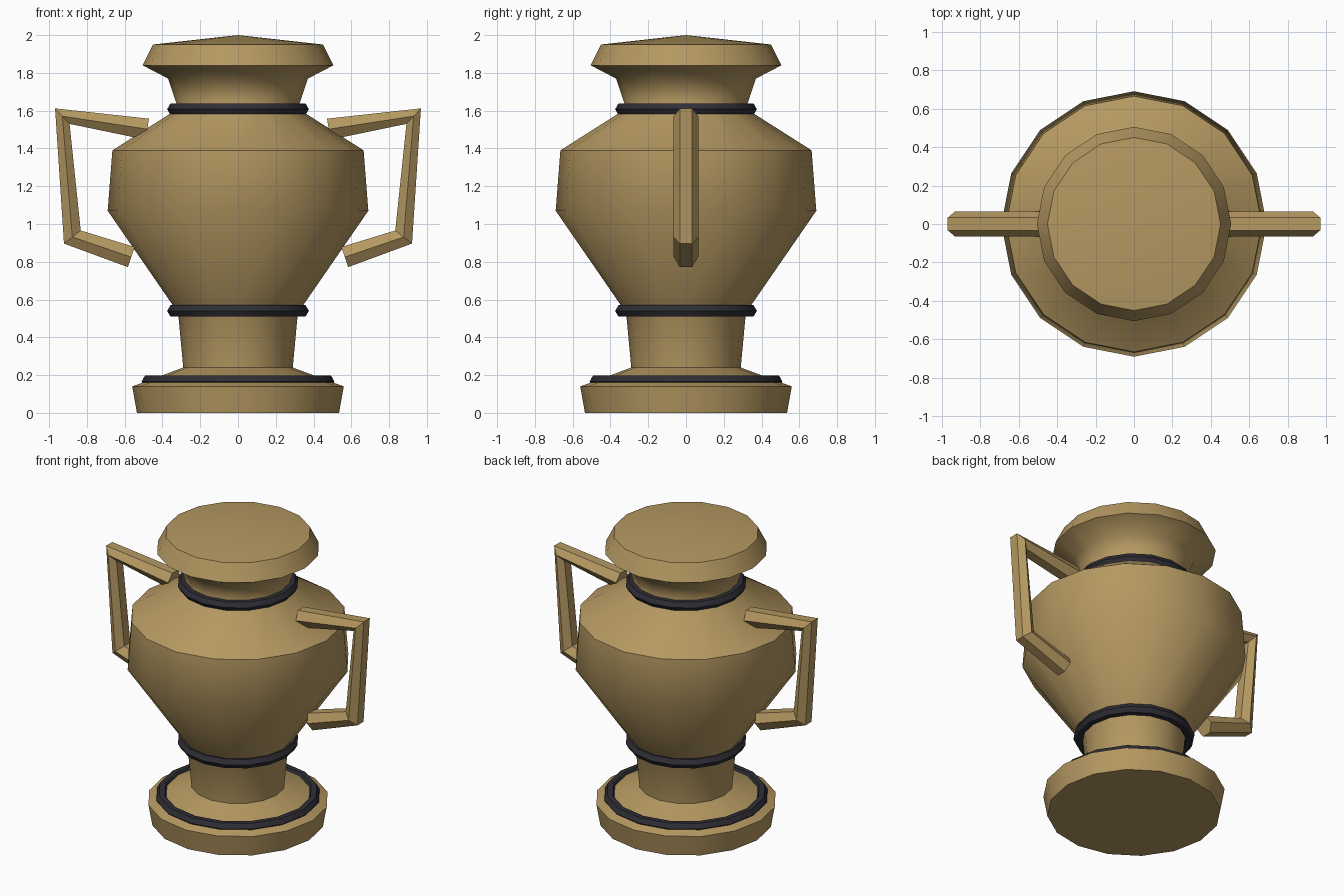
import bpy, bmesh
from math import sin, cos, pi, radians
from mathutils import Vector

cube = bpy.data.objects.get("Cube")
if cube:
    bpy.data.objects.remove(cube, do_unlink=True)

SIDES = 16


def material(name, rgb):
    m = bpy.data.materials.new(name)
    m.use_nodes = True
    m.diffuse_color = (*rgb, 1)
    m.node_tree.nodes["Principled BSDF"].inputs["Base Color"].default_value = (*rgb, 1)
    return m


bronze = material("aged bronze", (0.46, 0.315, 0.12))
dark = material("dark trim", (0.027, 0.027, 0.036))


def finish(name, bm, mat, angle):
    bmesh.ops.recalc_face_normals(bm, faces=bm.faces)
    mesh = bpy.data.meshes.new(name)
    bm.to_mesh(mesh)
    bm.free()
    mesh.materials.append(mat)
    ob = bpy.data.objects.new(name, mesh)
    bpy.context.collection.objects.link(ob)
    bpy.ops.object.select_all(action='DESELECT')
    ob.select_set(True)
    bpy.context.view_layer.objects.active = ob
    bpy.ops.object.shade_smooth_by_angle(angle=radians(angle))
    return ob


def bridge(bm, a, b):
    n = len(a)
    for i in range(n):
        j = (i + 1) % n
        bm.faces.new((a[i], a[j], b[j], b[i]))


def lathe(name, profile, mat, closed=False):
    """Turn an (r, z) outline; a closed outline makes a ring."""
    bm = bmesh.new()
    rings = [[bm.verts.new((r * cos(2 * pi * i / SIDES), r * sin(2 * pi * i / SIDES), z))
              for i in range(SIDES)] for r, z in profile]
    for a, b in zip(rings, rings[1:]):
        bridge(bm, a, b)
    if closed:
        bridge(bm, rings[-1], rings[0])
    else:
        bm.faces.new(rings[0])
        tip = bm.verts.new((0, 0, 2.0))
        for i in range(SIDES):
            bm.faces.new((rings[-1][i], rings[-1][(i + 1) % SIDES], tip))
    return finish(name, bm, mat, 48)


# Turned vessel: foot, stem, belly, shoulder, neck, rim and low conical top
lathe("urn_body", [
    (0.535, 0), (0.56, 0.14), (0.29, 0.24), (0.315, 0.51), (0.345, 0.57),
    (0.69, 1.07), (0.665, 1.39), (0.35, 1.59), (0.325, 1.635),
    (0.37, 1.77), (0.505, 1.84), (0.45, 1.95)], bronze)

# Dark hexagonal-section bands
for name, radius, height in (("foot_band", 0.475, 0.167),
                             ("stem_band", 0.34, 0.54),
                             ("neck_band", 0.34, 1.608)):
    ring = [(radius + 0.035 * cos(k * pi / 3), height + 0.035 * sin(k * pi / 3))
            for k in range(6)]
    lathe(name, ring, dark, closed=True)


# Angular handles with a hexagonal section
def handle(name, side):
    path = [Vector((side * x, 0, z)) for x, z in
            ((0.48, 1.502), (0.93, 1.571), (0.877, 0.931), (0.565, 0.825))]
    bm = bmesh.new()
    rings = []
    for i, p in enumerate(path):
        before = (p - path[i - 1]).normalized() if i else Vector()
        after = (path[i + 1] - p).normalized() if i + 1 < len(path) else Vector()
        across = (before + after).normalized().cross(Vector((0, 1, 0)))
        rings.append([bm.verts.new(p + 0.065 * (across * sin(k * pi / 3)
                                                + Vector((0, cos(k * pi / 3), 0))))
                      for k in range(6)])
    for a, b in zip(rings, rings[1:]):
        bridge(bm, a, b)
    bm.faces.new(rings[0])
    bm.faces.new(rings[-1])
    finish(name, bm, bronze, 30)


for side, label in ((1, "left"), (-1, "right")):
    handle(label + "_handle", side)
